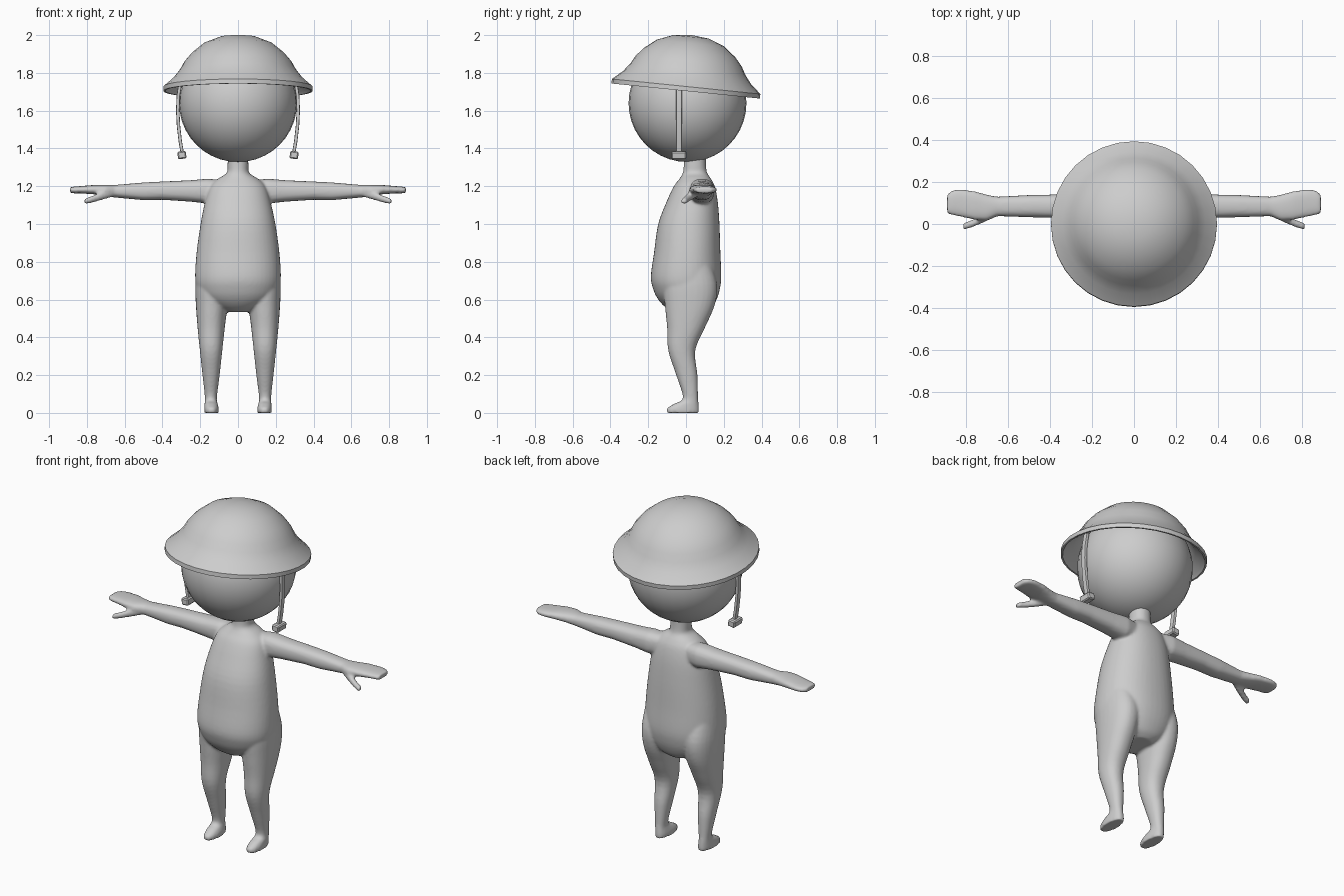
import bpy, bmesh, math
from mathutils import Matrix, Vector

if "Cube" in bpy.data.objects:
    bpy.data.objects.remove(bpy.data.objects["Cube"])

grey = bpy.data.materials.new("plain grey")
grey.diffuse_color = (0.61, 0.61, 0.61, 1)
grey.use_nodes = True
grey.node_tree.nodes["Principled BSDF"].inputs["Base Color"].default_value = grey.diffuse_color


def finish(name, bm, angle=60, inward_from=None):
    """Turn a bmesh into a smooth shaded grey object; optionally face it inward."""
    bmesh.ops.recalc_face_normals(bm, faces=bm.faces)
    if inward_from:
        bm.normal_update()
        outer = [f for f in bm.faces
                 if f.normal.dot(f.calc_center_median() - inward_from) > 0]
        bmesh.ops.reverse_faces(bm, faces=outer)
    mesh = bpy.data.meshes.new(name)
    bm.to_mesh(mesh)
    bm.free()
    obj = bpy.data.objects.new(name, mesh)
    bpy.context.collection.objects.link(obj)
    mesh.materials.append(grey)
    bpy.ops.object.select_all(action='DESELECT')
    obj.select_set(True)
    bpy.context.view_layer.objects.active = obj
    bpy.ops.object.shade_smooth_by_angle(angle=math.radians(angle))
    return obj


def smooth_rings(rings, steps=4):
    """Add in-between rings along a smooth curve through the given ones."""
    out = []
    last = len(rings) - 1
    for i in range(last):
        a, b, c, d = (rings[min(max(k, 0), last)] for k in (i - 1, i, i + 1, i + 2))
        for s in range(steps):
            t = s / steps
            out.append(tuple(q + .5 * t * (r - p + t * (2*p - 5*q + 4*r - e
                             + t * (3 * (q - r) + e - p)))
                             for p, q, r, e in zip(a, b, c, d)))
    return out + [rings[-1]]


def loft(bm, axis, rings, side=1, n=20, power=2.2):
    """Closed tube through rings (t, u0, u1, v0, v1); axis z: u=x v=y, axis x: u=y v=z."""
    loops = []
    for t, u0, u1, v0, v1 in rings:
        loop = []
        for i in range(n):
            c, s = math.cos(2 * math.pi * i / n), math.sin(2 * math.pi * i / n)
            u = (u0 + u1) / 2 + (u1 - u0) / 2 * math.copysign(abs(c) ** (2 / power), c)
            v = (v0 + v1) / 2 + (v1 - v0) / 2 * math.copysign(abs(s) ** (2 / power), s)
            x, y, z = (u, v, t) if axis == 'z' else (t, u, v)
            loop.append(bm.verts.new((x * side, y, z)))
        loops.append(loop)
    faces = [bm.faces.new(loops[0]), bm.faces.new(loops[-1][::-1])]
    for a, b in zip(loops, loops[1:]):
        for i in range(n):
            j = (i + 1) % n
            faces.append(bm.faces.new((a[i], b[i], b[j], a[j])))
    bmesh.ops.recalc_face_normals(bm, faces=faces)


# Torso and neck
torso = [(.535, -.07, .07, -.07, .11), (.56, -.135, .135, -.11, .14),
         (.60, -.188, .188, -.147, .162), (.65, -.216, .216, -.172, .178),
         (.72, -.227, .227, -.186, .187), (.85, -.219, .219, -.169, .182),
         (1.0, -.198, .198, -.147, .177), (1.12, -.174, .172, -.102, .168),
         (1.20, -.146, .146, -.064, .152), (1.24, -.105, .105, -.034, .132),
         (1.27, -.06, .06, -.017, .112), (1.31, -.055, .055, -.012, .106),
         (1.37, -.055, .055, -.012, .106)]
# Leg running down into the foot
leg = [(.80, .06, .215, -.10, .13), (.68, .045, .226, -.12, .165),
       (.57, .055, .223, -.112, .152), (.45, .07, .214, -.10, .10),
       (.33, .083, .202, -.094, .049), (.20, .097, .188, -.052, .061),
       (.08, .112, .175, -.016, .064), (.05, .108, .177, -.06, .067),
       (.025, .102, .179, -.10, .069), (0, .102, .179, -.104, .069)]
# Arm running out into a flat mitten hand
arm = [(.06, .03, .13, 1.12, 1.23), (.16, .02, .15, 1.108, 1.24),
       (.25, .025, .145, 1.118, 1.232), (.40, .03, .14, 1.128, 1.225),
       (.50, .032, .138, 1.126, 1.22), (.65, .037, .13, 1.14, 1.207),
       (.70, .015, .14, 1.147, 1.208), (.76, .02, .157, 1.157, 1.207),
       (.83, .035, .166, 1.162, 1.201), (.87, .043, .159, 1.162, 1.198),
       (.889, .05, .14, 1.165, 1.195)]
thumb = [(.66, .035, .075, 1.145, 1.185), (.72, .005, .045, 1.127, 1.172),
         (.77, -.016, .02, 1.113, 1.15), (.814, -.029, .004, 1.104, 1.134)]

bm = bmesh.new()
loft(bm, 'z', smooth_rings(torso), n=48)
for side in (1, -1):
    loft(bm, 'z', smooth_rings(leg), side, n=28)
    loft(bm, 'x', arm, side, power=2.5)
    loft(bm, 'x', thumb, side, n=12)
body = finish("body", bm)
# Fuse the limbs into one soft skin
remesh = body.modifiers.new("fuse", 'REMESH')
remesh.mode = 'VOXEL'
remesh.voxel_size = 0.008
remesh.use_smooth_shade = True
soften = body.modifiers.new("soften", 'SMOOTH')
soften.factor = 0.5
soften.iterations = 6

# Round head
bm = bmesh.new()
bmesh.ops.create_uvsphere(bm, u_segments=32, v_segments=20, radius=0.312,
                          matrix=Matrix.Translation((0, .008, 1.64)))
finish("head", bm)

# Wide brimmed helmet: spun thin shell, tipped back slightly, faces turned inward
profile = [(0, .268), (.09, .257), (.17, .225), (.235, .172), (.27, .13), (.29, .085),
           (.33, .036), (.375, -.002), (.385, -.018),
           (.395, -.018), (.395, .006), (.34, .054), (.305, .10), (.283, .14),
           (.245, .185), (.18, .237), (.095, .27), (0, .28)]
bm = bmesh.new()
verts = [bm.verts.new((r, 0, h)) for r, h in profile]
edges = [bm.edges.new(pair) for pair in zip(verts, verts[1:])]
bmesh.ops.spin(bm, geom=verts + edges, cent=(0, 0, 0), axis=(0, 0, 1),
               angle=2 * math.pi, steps=32)
bmesh.ops.remove_doubles(bm, verts=bm.verts, dist=0.0005)
tilt = Matrix.Translation((0, 0, 1.722)) @ Matrix.Rotation(math.radians(-5.8), 4, 'X')
bmesh.ops.transform(bm, matrix=tilt, verts=bm.verts)
finish("helmet", bm, 40, inward_from=Vector((0, 0, 1.6)))

# Hanging chin straps with buckles
path = [(.303, 1.76), (.316, 1.68), (.319, 1.60), (.315, 1.52), (.306, 1.44), (.294, 1.37)]
for side, label in ((1, "left"), (-1, "right")):
    bm = bmesh.new()
    loft(bm, 'z', [(z, x - .009, x + .009, -.054, -.021) for x, z in path[::-1]],
         side, n=8, power=4)
    finish(label + "_strap", bm, 40)

    bm = bmesh.new()
    bmesh.ops.create_cube(bm, size=1)
    place = (Matrix.Translation((.297 * side, -.038, 1.365))
             @ Matrix.Rotation(math.radians(8 * side), 4, 'Y')
             @ Matrix.Diagonal((.045, .08, .04, 1)))
    bmesh.ops.transform(bm, matrix=place, verts=bm.verts)
    bmesh.ops.bevel(bm, geom=bm.edges[:], offset=.006, segments=1, affect='EDGES')
    finish(label + "_buckle", bm, 30)
